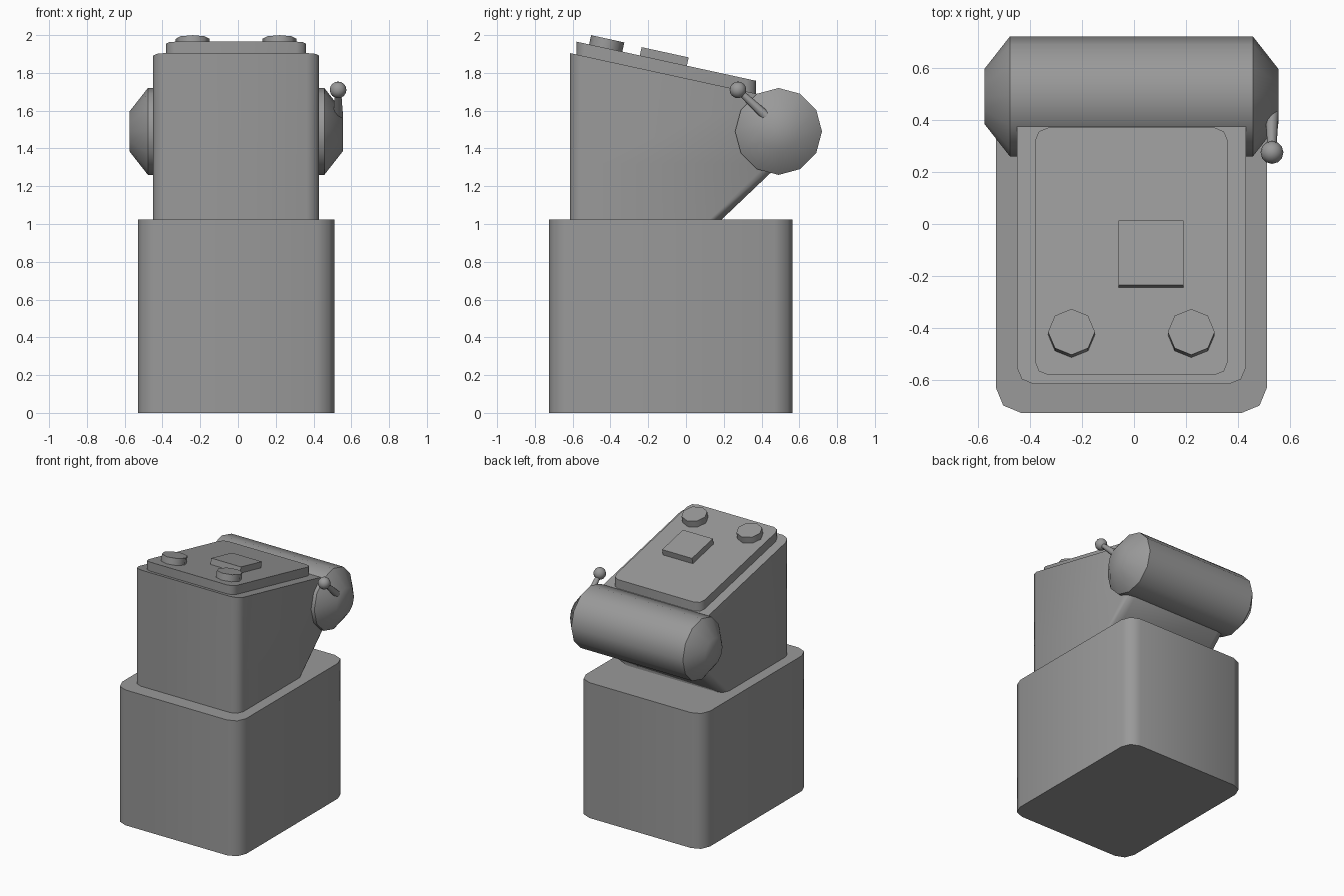
import bpy, bmesh, math
from mathutils import Vector, Matrix

if "Cube" in bpy.data.objects:
    bpy.data.objects.remove(bpy.data.objects["Cube"], do_unlink=True)

grey = bpy.data.materials.new("plain grey")
grey.use_nodes = True
colour = (0.32, 0.32, 0.32, 1)
grey.diffuse_color = colour
grey.node_tree.nodes["Principled BSDF"].inputs["Base Color"].default_value = colour

CX = -0.01                      # shared centre line of the body
SLOPE = 0.218                   # fall of the top towards the back
TILT = Matrix.Rotation(-math.atan(SLOPE), 4, 'X')


def top_z(y):
    return 1.905 - SLOPE * (y + 0.615)


def finish(name, bm):
    bmesh.ops.recalc_face_normals(bm, faces=bm.faces)
    mesh = bpy.data.meshes.new(name)
    bm.to_mesh(mesh)
    bm.free()
    mesh.materials.append(grey)
    ob = bpy.data.objects.new(name, mesh)
    bpy.context.collection.objects.link(ob)
    bpy.ops.object.select_all(action='DESELECT')
    ob.select_set(True)
    bpy.context.view_layer.objects.active = ob
    bpy.ops.object.shade_smooth_by_angle(angle=math.radians(50))
    return ob


def loft(name, rings):
    """Skin closed rings of equal length and cap both ends."""
    bm = bmesh.new()
    rows = [[bm.verts.new(p) for p in ring] for ring in rings]
    for a, b in zip(rows, rows[1:]):
        for i in range(len(a)):
            j = (i + 1) % len(a)
            bm.faces.new((a[i], a[j], b[j], b[i]))
    bm.faces.new(rows[0])
    bm.faces.new(rows[-1])
    return finish(name, bm)


def rounded(half_x, y0, y1, r, height):
    """Rounded rectangle; height maps y to z."""
    pts = []
    corners = [(1, y1 - r), (-1, y1 - r), (-1, y0 + r), (1, y0 + r)]
    for q, (side, cy) in enumerate(corners):
        for s in range(3):
            a = math.radians(90 * q + 45 * s)
            y = cy + r * math.sin(a)
            pts.append((CX + side * (half_x - r) + r * math.cos(a), y, height(y)))
    return pts


def circle_x(x, r):
    return [(x, 0.49 + r * math.sin(i * math.tau / 12), 1.49 + r * math.cos(i * math.tau / 12))
            for i in range(12)]


# Pedestal
loft("pedestal", [rounded(0.52, -0.725, 0.565, 0.095, lambda y, z=z: z) for z in (0, 1.025)])

# Housing with sloping top and undercut back
loft("housing", [rounded(0.44, -0.615, 0.19, 0.065, lambda y: 1.025),
                 rounded(0.44, -0.615, 0.5, 0.065, lambda y: 1.32),
                 rounded(0.44, -0.615, 0.5, 0.065, top_z)])

# Raised panel on the sloping top
loft("top_panel", [rounded(0.37, -0.58, 0.37, 0.05, lambda y, d=d: top_z(y) + d)
                   for d in (-0.01, 0.068)])


def on_panel(x, y):
    return Matrix.Translation((x, y, top_z(y) + 0.068)) @ TILT


# Two round knobs
for label, x in (("right", -0.24), ("left", 0.22)):
    bm = bmesh.new()
    bmesh.ops.create_cone(bm, cap_ends=True, segments=8, radius1=0.09, radius2=0.09, depth=0.1,
                          matrix=on_panel(x, -0.425))
    finish(label + "_knob", bm)

# Square button
bm = bmesh.new()
bmesh.ops.create_cube(bm, size=1, matrix=on_panel(0.065, -0.12) @ Matrix.Diagonal((0.25, 0.255, 0.09, 1)))
finish("square_button", bm)

# Drum across the back with tapered ends
loft("drum", [circle_x(CX + x, r) for x, r in
              ((-0.565, 0.105), (-0.467, 0.23), (0.467, 0.23), (0.565, 0.105))])

# Lever on the left end of the drum
foot, tip = Vector((0.53, 0.425, 1.57)), Vector((0.53, 0.275, 1.71))
axis = tip - foot
bm = bmesh.new()
bmesh.ops.create_cone(bm, cap_ends=True, segments=8, radius1=0.026, radius2=0.016, depth=axis.length,
                      matrix=Matrix.Translation((foot + tip) / 2) @ axis.to_track_quat('Z', 'Y').to_matrix().to_4x4())
finish("lever_rod", bm)
bm = bmesh.new()
bmesh.ops.create_uvsphere(bm, u_segments=12, v_segments=8, radius=0.044, matrix=Matrix.Translation(tip))
finish("lever_ball", bm)
